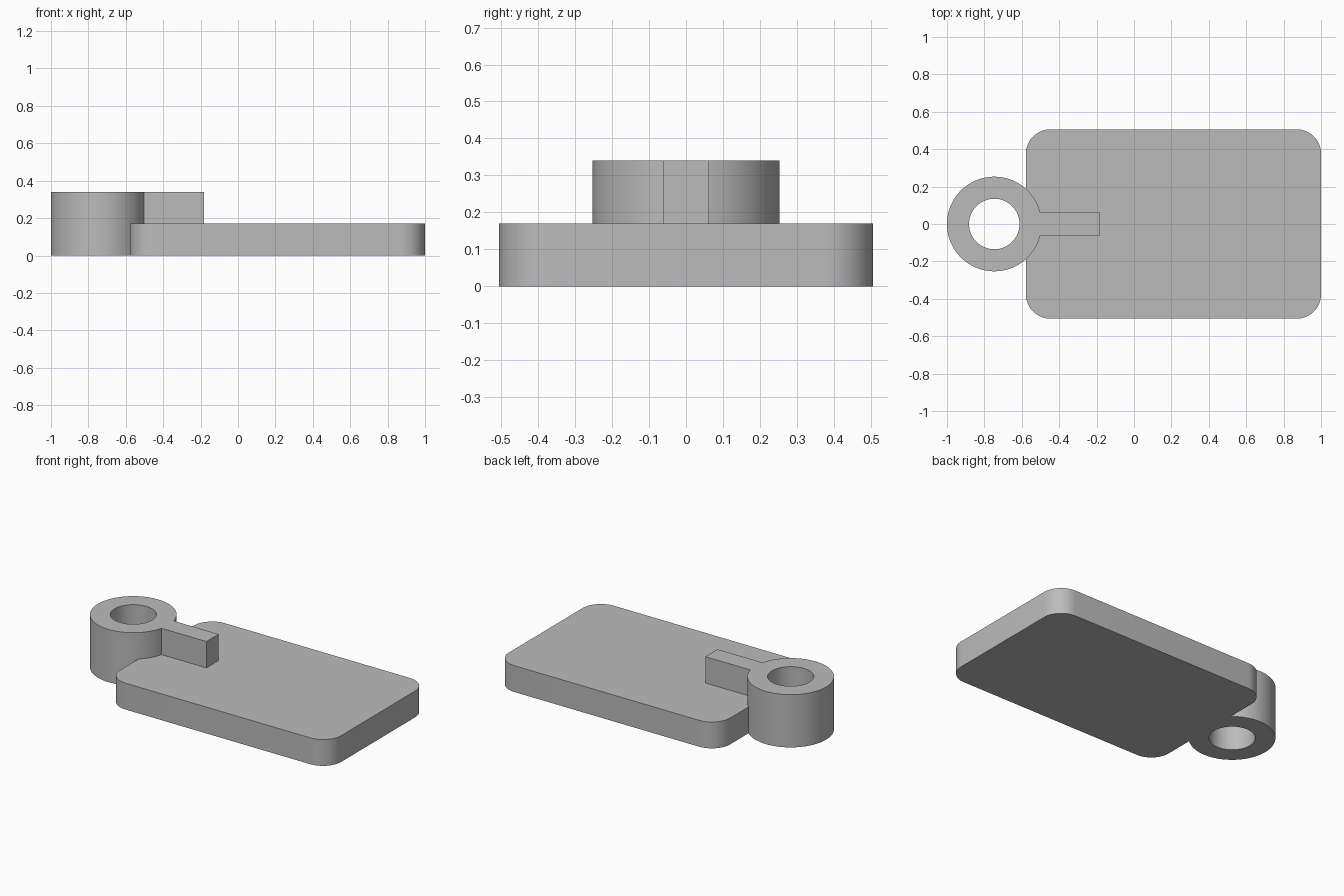
import bpy, bmesh
from math import cos, sin, pi

if "Cube" in bpy.data.objects:
    bpy.data.objects.remove(bpy.data.objects["Cube"], do_unlink=True)

HEIGHT, THICK = 0.34, 0.17
RING_X, RING_R, BORE_R = -0.747, 0.253, 0.135

grey = bpy.data.materials.new("plain grey")
grey.use_nodes = True
colour = (0.5, 0.5, 0.5, 1)
grey.diffuse_color = colour
grey.node_tree.nodes["Principled BSDF"].inputs["Base Color"].default_value = colour


def arc(cx, cy, r, start, sweep, steps):
    return [(cx + r * cos(start + sweep * i / steps),
             cy + r * sin(start + sweep * i / steps)) for i in range(steps + 1)]


def prism(name, outline, z0, z1):
    """Extrude a closed outline from z0 to z1."""
    bm = bmesh.new()
    face = bm.faces.new([bm.verts.new((x, y, z0)) for x, y in outline])
    top = bmesh.ops.extrude_face_region(bm, geom=[face])["geom"]
    verts = [v for v in top if isinstance(v, bmesh.types.BMVert)]
    bmesh.ops.translate(bm, verts=verts, vec=(0, 0, z1 - z0))
    bmesh.ops.recalc_face_normals(bm, faces=bm.faces)
    mesh = bpy.data.meshes.new(name)
    bm.to_mesh(mesh)
    bm.free()
    mesh.materials.append(grey)
    obj = bpy.data.objects.new(name, mesh)
    bpy.context.collection.objects.link(obj)
    return obj


def combine(target, tool, operation):
    """Apply a boolean and discard the tool."""
    bpy.context.view_layer.objects.active = target
    mod = target.modifiers.new(operation.lower(), "BOOLEAN")
    mod.operation, mod.object, mod.solver = operation, tool, "EXACT"
    bpy.ops.object.modifier_apply(modifier=mod.name)
    bpy.data.objects.remove(tool, do_unlink=True)


# Base plate with rounded corners
x0, x1, half, r = -0.578, 1.0, 0.506, 0.13
corners = [(x1 - r, half - r), (x0 + r, half - r), (x0 + r, r - half), (x1 - r, r - half)]
outline = [p for i, (cx, cy) in enumerate(corners)
           for p in arc(cx, cy, r, i * pi / 2, pi / 2, 12)]
body = prism("tag_plate", outline, 0, THICK)

# Eyelet ring and its arm, merged into the plate
ring = prism("eyelet_ring", arc(RING_X, 0, RING_R, 0, 2 * pi, 96)[:-1], 0, HEIGHT)
arm_y = 0.062
arm = prism("eyelet_arm", [(RING_X + 0.2, -arm_y), (-0.182, -arm_y),
                           (-0.182, arm_y), (RING_X + 0.2, arm_y)], 0.1, HEIGHT)
bore = prism("bore_cutter", arc(RING_X, 0, BORE_R, 0, 2 * pi, 64)[:-1], -0.1, HEIGHT + 0.1)
bore.hide_render = True
combine(body, ring, "UNION")
combine(body, arm, "UNION")
combine(body, bore, "DIFFERENCE")

# Smooth the rounded walls, keep the edges sharp
bpy.ops.object.select_all(action="DESELECT")
body.select_set(True)
bpy.context.view_layer.objects.active = body
bpy.ops.object.shade_smooth_by_angle(angle=pi / 6)
